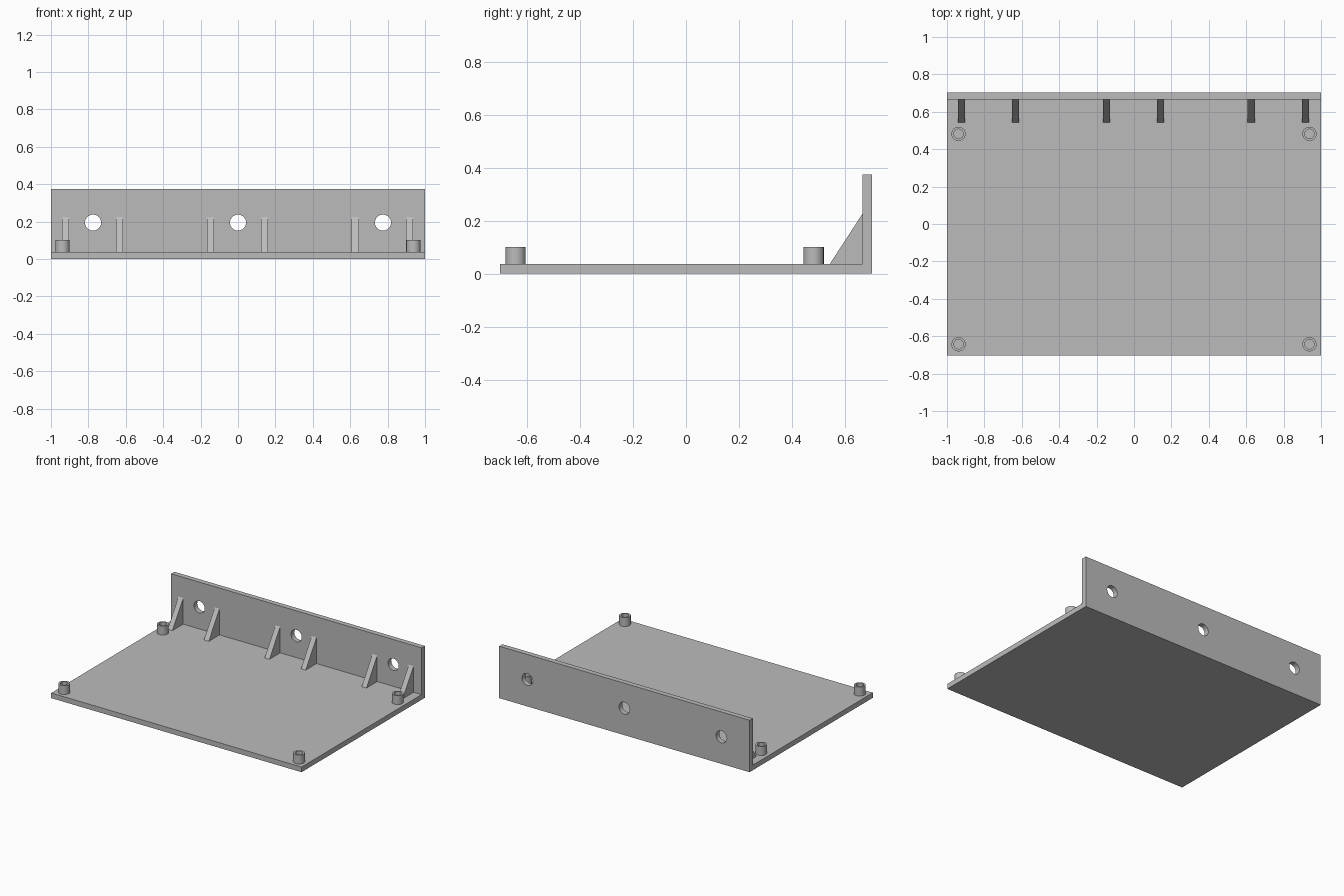
import bpy, bmesh, math
from mathutils import Matrix

if "Cube" in bpy.data.objects:
    bpy.data.objects.remove(bpy.data.objects["Cube"])

grey = bpy.data.materials.new("plain grey")
grey.diffuse_color = (0.5, 0.5, 0.5, 1)
grey.use_nodes = True
grey.node_tree.nodes["Principled BSDF"].inputs["Base Color"].default_value = grey.diffuse_color

HALF_Y = 0.703      # half depth of the tray
T = 0.037           # sheet thickness
WALL_Y = HALF_Y - T # inner face of the upright wall


def finish(name, bm):
    bmesh.ops.recalc_face_normals(bm, faces=bm.faces)
    mesh = bpy.data.meshes.new(name)
    bm.to_mesh(mesh)
    bm.free()
    mesh.materials.append(grey)
    ob = bpy.data.objects.new(name, mesh)
    bpy.context.collection.objects.link(ob)
    return ob


def extrude_x(name, profile, x0, x1):
    """Extrude a (y, z) profile from x0 to x1."""
    bm = bmesh.new()
    face = bm.faces.new([bm.verts.new((x0, y, z)) for y, z in profile])
    out = bmesh.ops.extrude_face_region(bm, geom=[face])
    moved = [v for v in out["geom"] if isinstance(v, bmesh.types.BMVert)]
    bmesh.ops.translate(bm, verts=moved, vec=(x1 - x0, 0, 0))
    return finish(name, bm)


def smooth(ob):
    bpy.ops.object.select_all(action="DESELECT")
    ob.select_set(True)
    bpy.context.view_layer.objects.active = ob
    bpy.ops.object.shade_smooth_by_angle(angle=math.radians(30))


# Floor and upright back wall as one L section
bracket = extrude_x("floor_and_back_wall", [
    (-HALF_Y, 0), (HALF_Y, 0), (HALF_Y, 0.375),
    (WALL_Y, 0.375), (WALL_Y, T), (-HALF_Y, T)], -1, 1)

# Three round holes through the wall
bm = bmesh.new()
for x in (-0.775, 0, 0.775):
    bmesh.ops.create_cone(
        bm, cap_ends=True, segments=48, radius1=0.043, radius2=0.043, depth=0.2,
        matrix=Matrix.Translation((x, HALF_Y - T / 2, 0.195))
        @ Matrix.Rotation(math.pi / 2, 4, "X"))
cutter = finish("wall_hole_cutter", bm)
cutter.hide_render = True
cutter.hide_set(True)
cut = bracket.modifiers.new("wall_holes", "BOOLEAN")
cut.operation = "DIFFERENCE"
cut.solver = "EXACT"
cut.object = cutter

# A pair of triangular gussets beside each hole
for hole_x in (-0.775, 0, 0.775):
    for side in (-0.145, 0.145):
        x = hole_x + side - 0.003
        extrude_x("gusset", [(0.543, T), (WALL_Y, T), (WALL_Y, 0.226)],
                  x - 0.019, x + 0.019)

# Hollow standoffs near the corners, spun from a ring section
for x in (-0.938, 0.938):
    for y in (-0.643, 0.482):
        bm = bmesh.new()
        ring = [bm.verts.new((r, 0, z)) for r, z in
                ((0.025, T), (0.025, 0.101), (0.038, 0.101), (0.038, T))]
        edges = [bm.edges.new((ring[i], ring[(i + 1) % 4])) for i in range(4)]
        bmesh.ops.spin(bm, geom=ring + edges, cent=(0, 0, 0), axis=(0, 0, 1),
                       angle=2 * math.pi, steps=40, use_merge=True)
        bmesh.ops.remove_doubles(bm, verts=bm.verts, dist=1e-5)
        post = finish("standoff", bm)
        post.location = (x, y, 0)
        smooth(post)
